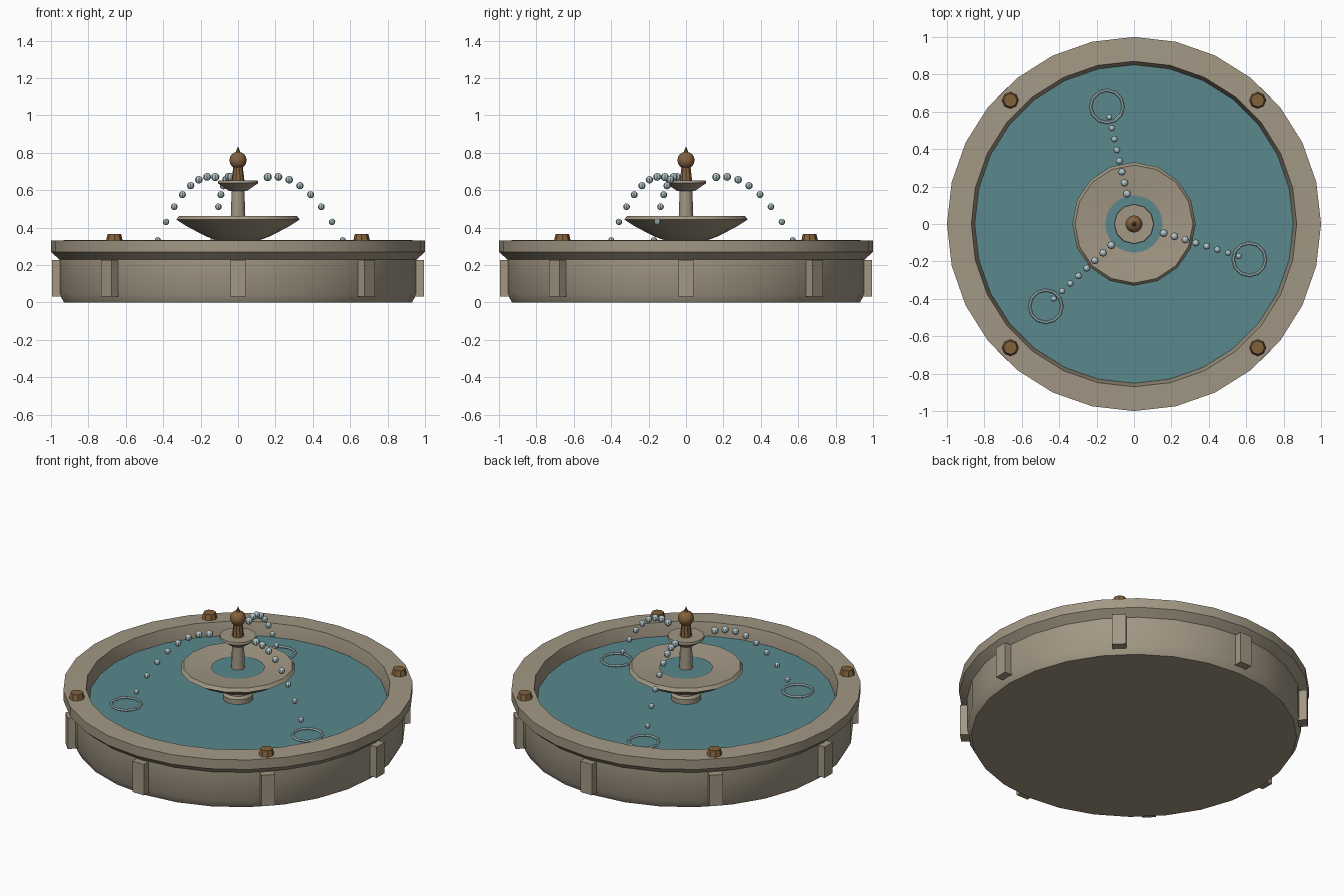
import bpy
from math import radians, cos, sin, pi

if "Cube" in bpy.data.objects:
    bpy.data.objects.remove(bpy.data.objects["Cube"])


def material(name, rgb):
    m = bpy.data.materials.new(name)
    m.diffuse_color = (*rgb, 1)
    m.use_nodes = True
    m.node_tree.nodes["Principled BSDF"].inputs["Base Color"].default_value = m.diffuse_color
    return m


STONE = material("stone", (0.36, 0.31, 0.23))
WATER = material("water", (0.10, 0.25, 0.27))
SPRAY = material("spray", (0.42, 0.54, 0.57))
BRONZE = material("bronze", (0.23, 0.12, 0.045))


def finish(ob, name, mat, smooth=True):
    ob.name = name
    ob.data.materials.append(mat)
    if smooth:
        bpy.ops.object.select_all(action='DESELECT')
        ob.select_set(True)
        bpy.context.view_layer.objects.active = ob
        bpy.ops.object.shade_smooth_by_angle(angle=radians(32))
    return ob


def lathe(name, profile, sides, mat):
    """Spin (radius, z) points about z, bottom outside to top inside; ends on the axis are single points."""
    verts, rings = [], []
    for r, z in profile:
        n = 1 if r == 0 else sides
        rings.append([len(verts) + i for i in range(n)])
        verts += [(r * cos(2 * pi * i / sides), r * sin(2 * pi * i / sides), z) for i in range(n)]
    faces = []
    for a, b in zip(rings, rings[1:]):
        for i in range(sides):
            j = (i + 1) % sides
            f = [a[i % len(a)], a[j % len(a)], b[j % len(b)], b[i % len(b)]]
            faces.append(list(dict.fromkeys(f)))
    me = bpy.data.meshes.new(name)
    me.from_pydata(verts, [], faces)
    ob = bpy.data.objects.new(name, me)
    bpy.context.collection.objects.link(ob)
    return finish(ob, name, mat)


# Basin with flared lip, and its water
lathe("basin", [(0, 0), (0.93, 0), (0.955, 0.045), (0.955, 0.23), (1, 0.27), (1, 0.33),
                (0.87, 0.335), (0.85, 0.25), (0.85, 0.10), (0, 0.10)], 28, STONE)
lathe("basin_water", [(0.853, 0.255), (0, 0.255)], 28, WATER)

# Ribs around the basin wall
for k in range(8):
    a = k * pi / 4
    bpy.ops.mesh.primitive_cube_add(size=1, location=(0.96 * cos(a), 0.96 * sin(a), 0.13), rotation=(0, 0, a))
    ob = bpy.context.object
    ob.scale = (0.07, 0.08, 0.195)
    finish(ob, f"basin_rib_{k + 1}", STONE, False)

# Studs on the rim
for k in range(4):
    a = pi / 4 + k * pi / 2
    stud = lathe(f"rim_stud_{k + 1}", [(0, 0.325), (0.046, 0.325), (0.036, 0.367), (0, 0.367)], 8, BRONZE)
    stud.location = (0.935 * cos(a), 0.935 * sin(a), 0)

# Central pedestal, lower bowl and its water
lathe("pedestal", [(0, 0.10), (0.088, 0.10), (0.088, 0.285), (0.075, 0.30), (0.075, 0.345), (0, 0.345)], 16, STONE)
lathe("lower_bowl", [(0, 0.335), (0.12, 0.335), (0.17, 0.353), (0.27, 0.405), (0.33, 0.443), (0.315, 0.463),
                     (0.16, 0.445), (0, 0.435)], 16, STONE)
lathe("lower_bowl_water", [(0.153, 0.449), (0, 0.449)], 24, WATER)

# Column and upper bowl
lathe("column", [(0, 0.43), (0.04, 0.43), (0.034, 0.60), (0, 0.60)], 12, STONE)
lathe("upper_bowl", [(0, 0.595), (0.045, 0.595), (0.075, 0.615), (0.108, 0.638), (0.105, 0.652), (0, 0.648)], 12, STONE)

# Bronze finial
lathe("finial_stem", [(0, 0.645), (0.035, 0.645), (0.025, 0.73), (0, 0.73)], 10, BRONZE)
bpy.ops.mesh.primitive_uv_sphere_add(segments=12, ring_count=8, radius=0.046, location=(0, 0, 0.76))
finish(bpy.context.object, "finial_ball", BRONZE)
lathe("finial_spike", [(0, 0.79), (0.018, 0.79), (0, 0.835)], 8, BRONZE)

# Three arcs of droplets, each with a ripple where it lands
for k in range(3):
    a = radians(103 + 120 * k)
    for i in range(8):
        r = 0.166 + 0.06 * i
        z = 0.673 - 2.28 * (r - 0.2) ** 2
        bpy.ops.mesh.primitive_uv_sphere_add(segments=8, ring_count=6, radius=0.022 - 0.0008 * i,
                                             location=(r * cos(a), r * sin(a), z))
        finish(bpy.context.object, f"droplet_{k + 1}_{i + 1}", SPRAY)
    bpy.ops.mesh.primitive_torus_add(major_segments=12, minor_segments=6, major_radius=0.087, minor_radius=0.008,
                                     location=(0.645 * cos(a), 0.645 * sin(a), 0.26))
    finish(bpy.context.object, f"ripple_{k + 1}", SPRAY)
